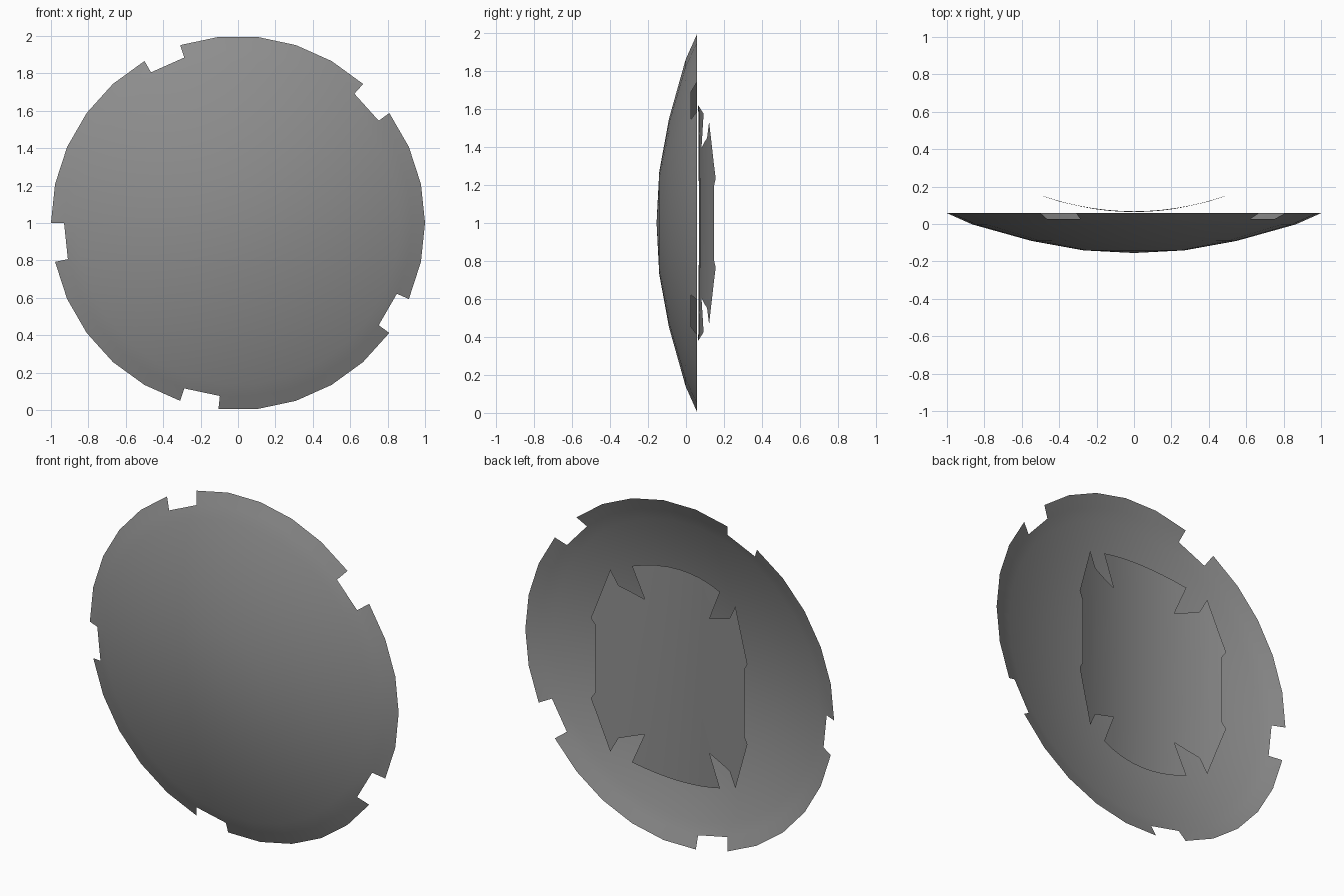
import bpy, bmesh, math

if "Cube" in bpy.data.objects:
    bpy.data.objects.remove(bpy.data.objects["Cube"])

SIDES = 30
CZ = 1.0

steel = bpy.data.materials.new("dark_grey")
steel.diffuse_color = (0.27, 0.27, 0.27, 1)
steel.use_nodes = True
steel.node_tree.nodes["Principled BSDF"].inputs["Base Color"].default_value = steel.diffuse_color


def make_object(name, bm):
    bmesh.ops.remove_doubles(bm, verts=bm.verts, dist=1e-4)
    mesh = bpy.data.meshes.new(name)
    bm.to_mesh(mesh)
    bm.free()
    mesh.shade_smooth()
    mesh.materials.append(steel)
    obj = bpy.data.objects.new(name, mesh)
    bpy.context.collection.objects.link(obj)
    return obj


# Shield dish: revolved profile (radius, y) with five notches left out of the rim
profile = [(0.27, -0.141), (0.55, -0.09), (0.865, -0.002), (0.93, 0.027), (1.0, 0.058)]
bm = bmesh.new()
rings = []
for r, y in profile:
    rings.append([bm.verts.new((r * math.cos(2 * math.pi * i / SIDES), y,
                                CZ + r * math.sin(2 * math.pi * i / SIDES)))
                  for i in range(SIDES)])
centre = bm.verts.new((0, -0.155, CZ))
for i in range(SIDES):
    j = (i + 1) % SIDES
    bm.faces.new((centre, rings[0][i], rings[0][j]))
    for k in range(len(rings) - 1):
        if k == len(rings) - 2 and i % 6 == 3:
            continue
        bm.faces.new((rings[k][i], rings[k + 1][i], rings[k + 1][j], rings[k][j]))
make_object("shield_dish", bm)

# Back plate: right half as simple convex pieces (x, z from centre), mirrored, then bent in x
arc = [(x, 0.62 - 0.045 * (x / 0.285) ** 2) for x in (0, 0.07, 0.14, 0.21)]
lobe = arc + [(0.285, 0.575), (0.21, 0.395), (0, 0.395)]
wing = [(0.21, 0.395), (0.36, 0.447), (0.36, 0), (0.21, 0)]
tip = [(0.36, 0.447), (0.405, 0.533), (0.482, 0.306), (0.482, 0), (0.36, 0)]
edge = [(0.482, 0.306), (0.507, 0.235), (0.482, 0.195)]
core = [(0, 0.395), (0.21, 0.395), (0.21, 0), (0, 0)]
bm = bmesh.new()
for piece in (lobe, wing, tip, edge, core):
    for sx in (1, -1):
        for sz in (1, -1):
            # reverse the winding on mirrored copies so all faces look backwards
            pts = piece[::sx * sz]
            bm.faces.new([bm.verts.new((sx * x, 0, CZ + sz * z)) for x, z in pts])
bmesh.ops.remove_doubles(bm, verts=bm.verts, dist=1e-4)
bm.normal_update()
for x in (0.07, 0.14, 0.21, 0.285, 0.36, 0.405, 0.482):
    for s in (1, -1):
        bmesh.ops.bisect_plane(bm, geom=bm.verts[:] + bm.edges[:] + bm.faces[:],
                               plane_co=(s * x, 0, 0), plane_no=(1, 0, 0), dist=1e-4)
for v in bm.verts:
    v.co.y = 0.068 + 0.345 * v.co.x ** 2 - 0.01 * (v.co.z - CZ) ** 2
bm.normal_update()
if sum(f.normal.y for f in bm.faces) < 0:
    bmesh.ops.reverse_faces(bm, faces=bm.faces[:])
make_object("back_plate", bm)
